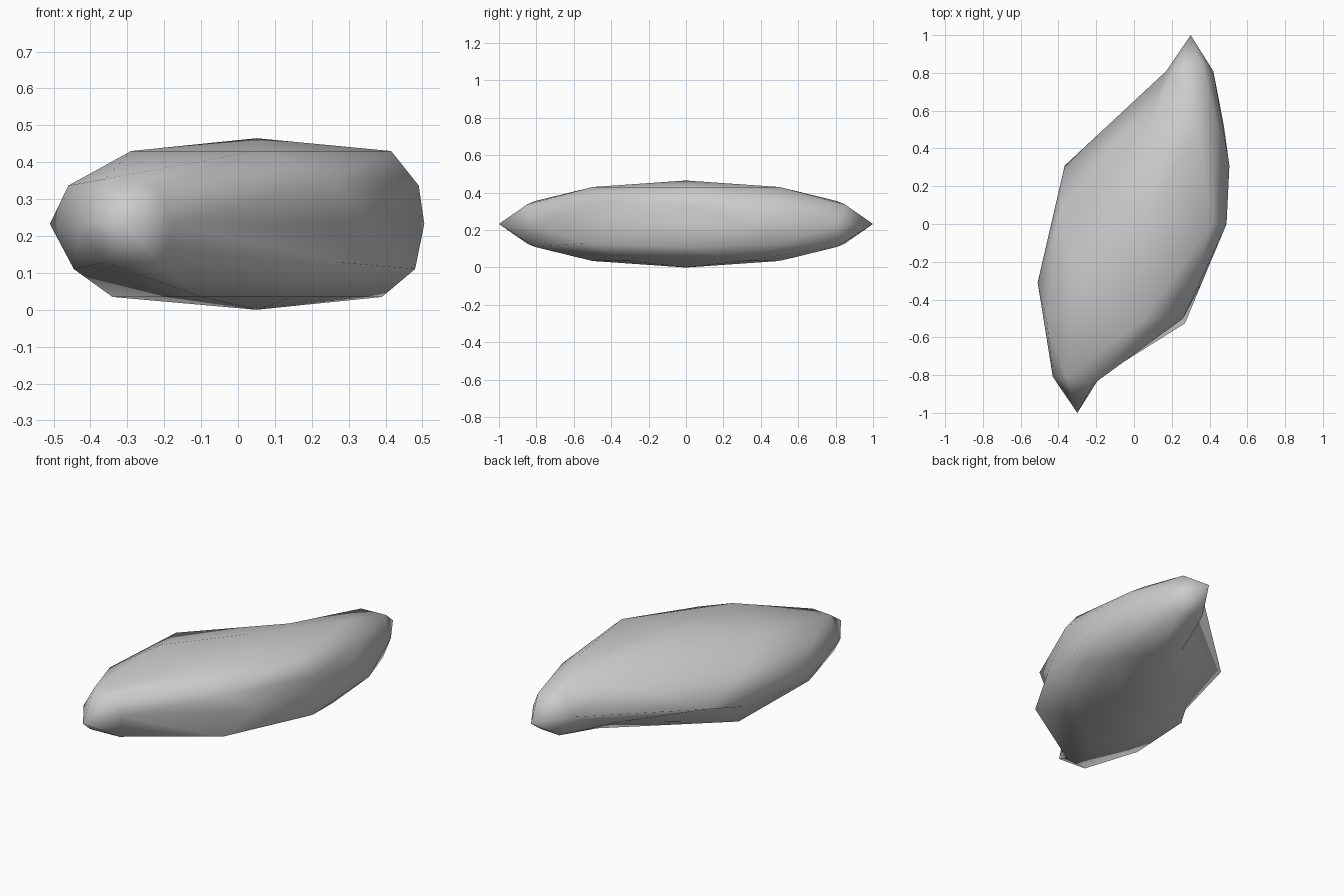
import bpy

if "Cube" in bpy.data.objects:
    bpy.data.objects.remove(bpy.data.objects["Cube"])

# One flat stone colour
stone = bpy.data.materials.new("stone_grey")
stone.diffuse_color = (0.6, 0.6, 0.6, 1)
stone.use_nodes = True
stone.node_tree.nodes["Principled BSDF"].inputs["Base Color"].default_value = stone.diffuse_color

# Sideways outline of the pebble: length station -> x of each vertex, left to right
OUTLINE = {
    -1.00: [-.30],
    -0.85: [-.36, -.22],
    -0.81: [-.43, -.36, -.20, -.18],
    -0.53: [-.46, .27],
    -0.50: [-.445, -.10, .05, .26],
    -0.31: [-.51, -.29, .15, .36],
    0.00: [-.37, -.40, -.34, .05, .05, .415, .48, .49],
    0.31: [-.367, .12, .39, .505],
    0.50: [.08, .225, .34, .448],
    0.53: [.08, .475],
    0.81: [.17, .227, .37, .42],
    0.85: [.222, .36],
    1.00: [.30],
}
HALF_HEIGHT = 0.2325

# Pebble: coarse icosphere, flattened and skewed sideways
bpy.ops.mesh.primitive_ico_sphere_add(subdivisions=2, radius=1)
pebble = bpy.context.object
pebble.name = "pebble"
pebble.data.materials.append(stone)

stations = {key: [] for key in OUTLINE}
for v in pebble.data.vertices:
    key = min(OUTLINE, key=lambda k: abs(k - v.co.y))
    stations[key].append(v)
for key, verts in stations.items():
    verts.sort(key=lambda v: v.co.x)
    for v, x in zip(verts, OUTLINE[key]):
        v.co.x = x
        v.co.z = HALF_HEIGHT * (1 + v.co.z)

bpy.ops.object.shade_smooth()
